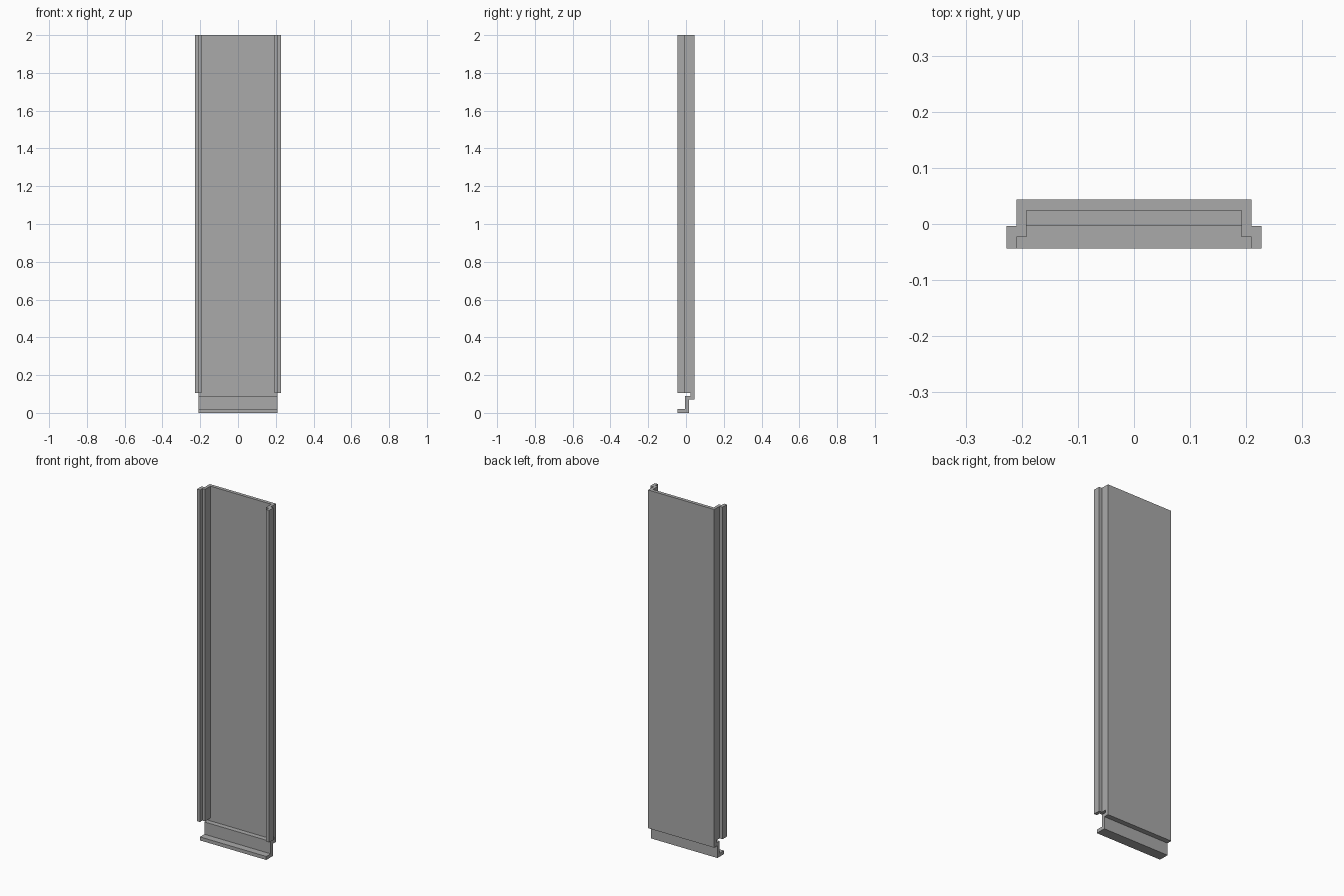
import bpy
import bmesh
from mathutils import Vector

cube = bpy.data.objects.get("Cube")
if cube:
    bpy.data.objects.remove(cube, do_unlink=True)

grey = bpy.data.materials.new("plain grey")
grey.use_nodes = True
colour = (0.4, 0.4, 0.4, 1)
grey.diffuse_color = colour
grey.node_tree.nodes["Principled BSDF"].inputs["Base Color"].default_value = colour


def extrude_profile(name, points, offset):
    """Extrude a closed 3D outline along an offset into a solid."""
    mesh = bpy.data.meshes.new(name)
    bm = bmesh.new()
    face = bm.faces.new([bm.verts.new(p) for p in points])
    result = bmesh.ops.extrude_face_region(bm, geom=[face], use_keep_orig=True)
    verts = [g for g in result["geom"] if isinstance(g, bmesh.types.BMVert)]
    bmesh.ops.translate(bm, verts=verts, vec=Vector(offset))
    bmesh.ops.recalc_face_normals(bm, faces=bm.faces)
    bm.to_mesh(mesh)
    bm.free()
    mesh.materials.append(grey)
    obj = bpy.data.objects.new(name, mesh)
    bpy.context.collection.objects.link(obj)
    return obj


half, top, rail_bottom = 0.209, 2.0, 0.105
back, inner = 0.044, 0.0245

# Back panel with the stepped hook along its lower edge (y, z outline)
panel_outline = [
    (-0.044, 0), (0.015, 0), (0.015, 0.07), (back, 0.07), (back, top),
    (inner, top), (inner, 0.09), (-0.004, 0.09), (-0.004, 0.02), (-0.044, 0.02),
]
extrude_profile("back_panel_with_hook",
                [(-half, y, z) for y, z in panel_outline], (2 * half, 0, 0))

# Stepped side rails (x, y outline), mirrored left and right
rail_outline = [
    (0.192, inner), (half, inner), (half, -0.004), (0.2275, -0.004),
    (0.2275, -0.044), (half, -0.044), (half, -0.023), (0.192, -0.023),
]
for side, sign in (("left", 1), ("right", -1)):
    extrude_profile(side + "_side_rail",
                    [(sign * x, y, rail_bottom) for x, y in rail_outline],
                    (0, 0, top - rail_bottom))
